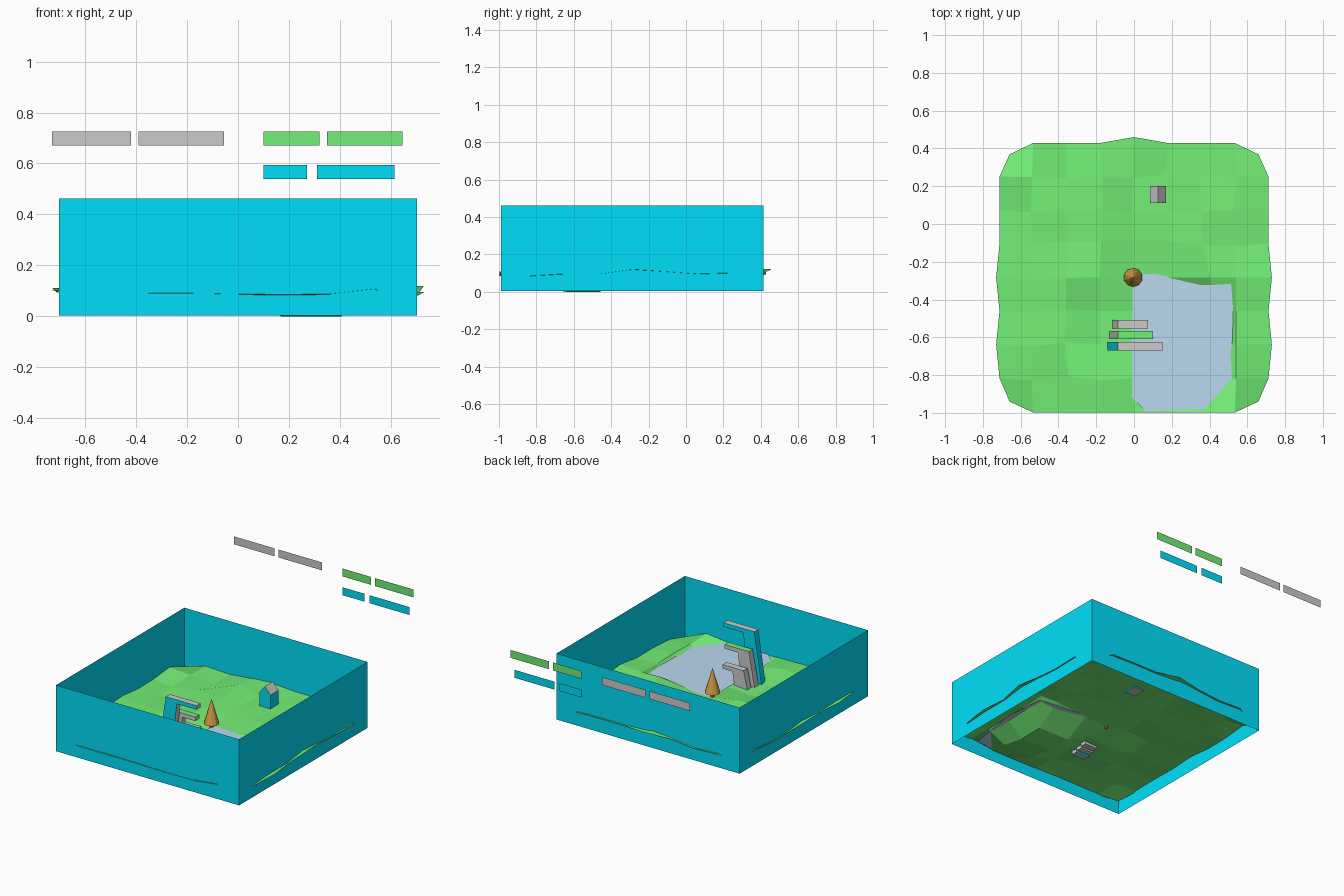
import bpy, bmesh, random

if "Cube" in bpy.data.objects:
    bpy.data.objects.remove(bpy.data.objects["Cube"])

random.seed(4)


def material(name, rgb):
    m = bpy.data.materials.new(name)
    m.diffuse_color = (*rgb, 1)
    m.use_nodes = True
    m.node_tree.nodes["Principled BSDF"].inputs["Base Color"].default_value = m.diffuse_color
    return m


GREEN = material("floor_green", (0.17, 0.86, 0.18))
CYAN = material("wall_cyan", (0.0, 0.74, 0.95))
WATER = material("water_blue", (0.49, 0.69, 0.86))
GOLD = material("tree_gold", (0.66, 0.35, 0.06))


def make(name, verts, faces, mats=()):
    me = bpy.data.meshes.new(name)
    me.from_pydata(verts, [], faces)
    for m in mats:
        me.materials.append(m)
    ob = bpy.data.objects.new(name, me)
    bpy.context.collection.objects.link(ob)
    return ob


def extrude_y(name, profile, y0, y1, mats, pick):
    """Prism from an x,z profile running from y0 to y1; pick gives each face a material."""
    n = len(profile)
    verts = [(x, y, z) for y in (y0, y1) for x, z in profile]
    faces = [tuple(range(n)), tuple(range(2 * n - 1, n - 1, -1))]
    faces += [(i, i + n, (i + 1) % n + n, (i + 1) % n) for i in range(n)]
    ob = make(name, verts, faces, mats)
    bm = bmesh.new()
    bm.from_mesh(ob.data)
    bmesh.ops.recalc_face_normals(bm, faces=bm.faces)
    bm.to_mesh(ob.data)
    bm.free()
    for p in ob.data.polygons:
        p.material_index = pick(p.normal)


# Terrain: 9 x 9 grid of low hills with a rounded outline and a lake basin
N, STEP = 9, 0.178
front = [.06, .09, .09, .09, .088, .086, .088, .108, .06]
right = [.06, .085, .095, .095, .12, .108, .095, .10, .06]
basin = {(5, 1): .03, (6, 1): .03, (5, 2): 0, (6, 2): 0, (5, 3): 0, (6, 3): 0,
         (7, 1): .10, (7, 2): .105, (7, 3): .10, (7, 4): .11,
         (4, 1): .082, (4, 2): .084, (4, 3): .082, (4, 4): .083,
         (5, 4): .088, (6, 4): .115, (3, 2): .07, (3, 3): .07}
column_x = {4: -.005, 5: .17, 6: .405, 7: .54}
verts = []
for j in range(N):
    for i in range(N):
        x, y = (i - 4) * STEP, -0.995 + j * STEP
        z = 0.105 + random.uniform(-.018, .018)
        edge_x, edge_y = i in (0, 8), j in (0, 8)
        if (i, j) in basin:
            x, z = column_x.get(i, x), basin[i, j]
        elif not (edge_x or edge_y):
            x += random.uniform(-.012, .012)
            y += random.uniform(-.015, .015)
            if 3 <= i <= 6 and j in (6, 7):      # rise under the house
                z += 0.015
        if j == 0:
            y, z = -0.998, front[i]
        elif i == 8:
            z = right[j]
        elif i == 0 or j == 8:
            z = 0.10 + random.uniform(-.012, .012)
        if edge_x and edge_y:
            x, y, z = x * 0.925, y + (0.058 if j == 0 else -0.06), 0.06
        if (i, j) == (4, 8):
            y, z = 0.46, 0.12
        if edge_x and j in (2, 4):
            x *= 1.025
        verts.append((x, y, z))
make("terrain", verts,
     [(a, a + 1, a + N + 1, a + N)
      for j in range(N - 1) for i in range(N - 1) for a in [j * N + i]], [GREEN])

# Lake surface
W = 0.089
make("lake_water", [(-.01, -.92, W), (.06, -.992, W), (.50, -.975, W), (.56, -.62, W),
                    (.54, -.30, W), (.19, -.265, W), (-.005, -.265, W), (-.01, -.5, W)],
     [tuple(range(8))], [WATER])

# Boundary walls: four open planes
x, y0, y1, z0, z1 = 0.702, -0.99, 0.415, 0.004, 0.462
ring = [(-x, y0), (x, y0), (x, y1), (-x, y1)]
make("boundary_walls", [(a, b, z) for z in (z0, z1) for a, b in ring],
     [(i, (i + 1) % 4, (i + 1) % 4 + 4, i + 4) for i in range(4)], [CYAN])

# Three leaning posts with overhanging ledges, taller towards the front
for name, y, top, foot, tip, ledge_mat, leg_mat in [
        ("low_ledge", -.53, .20, -.118, .075, None, None),
        ("middle_ledge", -.588, .31, -.132, .10, GREEN, None),
        ("tall_ledge", -.648, .425, -.142, .15, None, CYAN)]:
    t = 0.028
    profile = [(foot, .06), (-.085, top), (tip, top), (tip, top - t),
               (.0, top - t), (foot + .10, .06)]
    extrude_y(name, profile, y - .022, y + .022, [ledge_mat, leg_mat, None],
              lambda n: 0 if n.z > .9 else 1 if abs(n.y) > .5 or n.x < -.5 else 2)

# House: gabled block with grey roof
extrude_y("house", [(.085, .10), (.17, .10), (.17, .205), (.1275, .255), (.085, .205)],
          .112, .20, [CYAN, None], lambda n: 1 if abs(n.z) > .4 else 0)

# Tree: ten-sided cone crown and a thin trunk
for name, r1, r2, za, zb in [("tree_crown", .05, 0, .115, .285),
                             ("tree_trunk", .012, .012, .07, .12)]:
    bpy.ops.mesh.primitive_cone_add(vertices=10, radius1=r1, radius2=r2, depth=zb - za,
                                    location=(-.005, -.283, (za + zb) / 2))
    ob = bpy.context.object
    ob.name = name
    ob.data.materials.append(GOLD)

# Blank caption strips standing behind the scene
for k, (xa, xb, z, mat) in enumerate([
        (-.73, -.42, .67, None), (-.39, -.055, .67, None),
        (.10, .32, .67, GREEN), (.35, .645, .67, GREEN),
        (.10, .27, .54, CYAN), (.31, .615, .54, CYAN)]):
    make(f"blank_caption_{k}", [(xa, 1, z), (xb, 1, z), (xb, 1, z + .055), (xa, 1, z + .055)],
         [(0, 1, 2, 3)], [mat] if mat else [])
